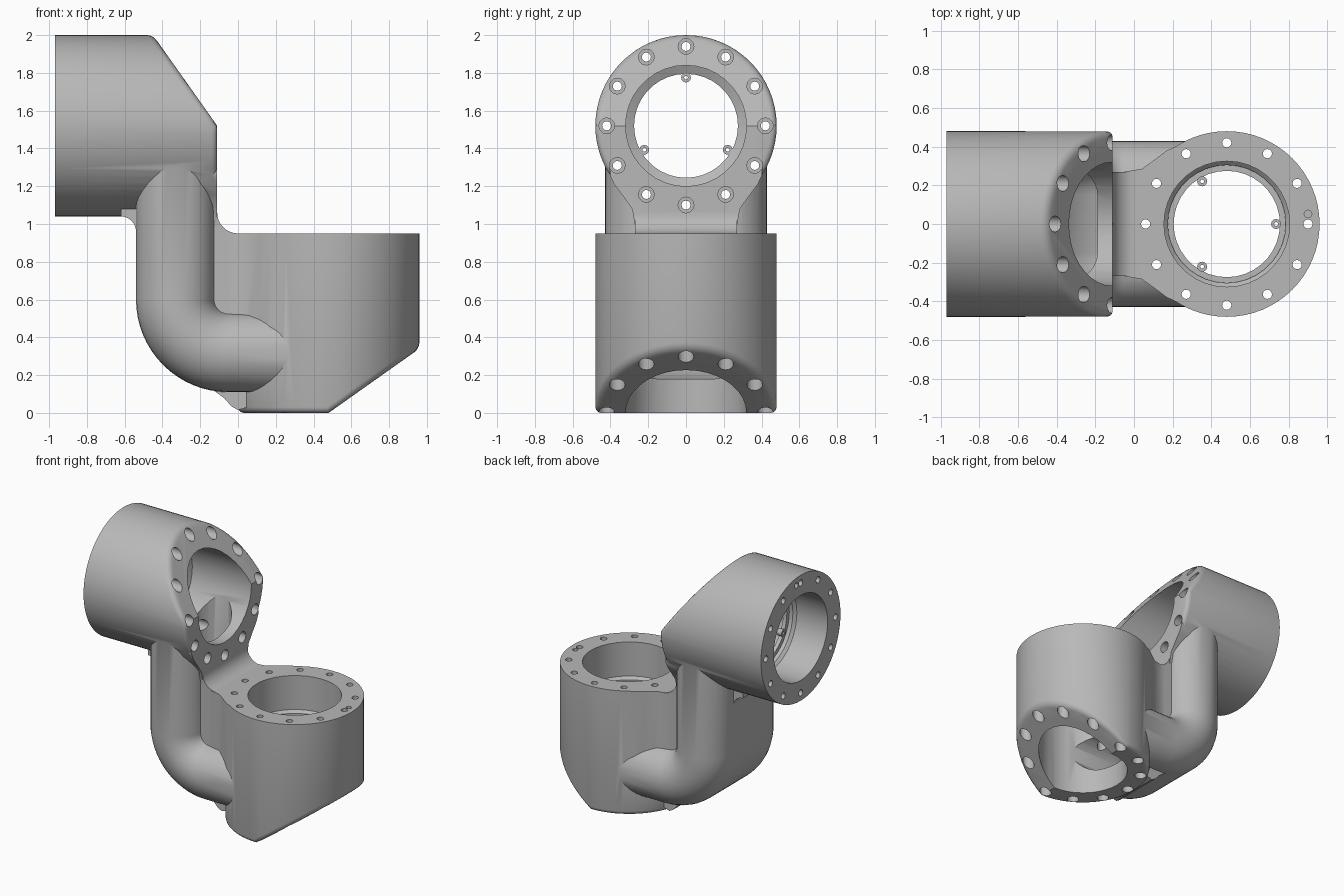
import bpy, bmesh
from math import sin, cos, pi, radians
from mathutils import Matrix, Vector

cube = bpy.data.objects.get("Cube")
if cube:
    bpy.data.objects.remove(cube, do_unlink=True)

metal = bpy.data.materials.new("light_grey_metal")
metal.use_nodes = True
metal.diffuse_color = (0.48, 0.48, 0.48, 1)
metal.node_tree.nodes["Principled BSDF"].inputs["Base Color"].default_value = (0.48, 0.48, 0.48, 1)


def finish(bm, name, matrix=Matrix()):
    bm.transform(matrix)
    bmesh.ops.recalc_face_normals(bm, faces=bm.faces)
    mesh = bpy.data.meshes.new(name)
    bm.to_mesh(mesh)
    bm.free()
    mesh.materials.append(metal)
    obj = bpy.data.objects.new(name, mesh)
    bpy.context.collection.objects.link(obj)
    return obj


def loft(bm, rings, closed=False):
    """Skin a row of equal rings, capping both ends unless it closes on itself."""
    rows = [[bm.verts.new(p) for p in ring] for ring in rings]
    count = len(rows[0])
    pairs = list(zip(rows, rows[1:])) + ([(rows[-1], rows[0])] if closed else [])
    for a, b in pairs:
        for i in range(count):
            j = (i + 1) % count
            bm.faces.new((a[i], a[j], b[j], b[i]))
    if not closed:
        bm.faces.new(rows[0])
        bm.faces.new(rows[-1])


def lathe(bm, profile, sides, x=0.0, y=0.0, closed=False):
    angles = [2 * pi * i / sides for i in range(sides)]
    loft(bm, [[(x + r * cos(a), y + r * sin(a), z) for a in angles]
              for r, z in profile], closed)


def prism_y(name, outline, half):
    bm = bmesh.new()
    loft(bm, [[(x, y, z) for x, z in outline] for y in (-half, half)])
    return finish(bm, name)


def arc(cx, cz, r, start, end, steps=8):
    turn = [radians(start + (end - start) * i / steps) for i in range(steps + 1)]
    return [(cx + r * cos(a), cz + r * sin(a)) for a in turn]


def combine(target, other, operation):
    mod = target.modifiers.new("cut", 'BOOLEAN')
    mod.operation = operation
    mod.solver = 'EXACT'
    mod.object = other
    bpy.context.view_layer.objects.active = target
    bpy.ops.object.modifier_apply(modifier=mod.name)
    bpy.data.objects.remove(other, do_unlink=True)


# Socket housing: cylinder with a slanted, softened lower end
R = 0.48


def housing(name, height, matrix):
    bm = bmesh.new()
    lathe(bm, [(R, 0), (R, height)], 64)
    bmesh.ops.bisect_plane(bm, geom=bm.verts[:] + bm.edges[:] + bm.faces[:], dist=1e-5,
                           plane_co=(0, 0, 0), plane_no=Vector((0.34, 0, -0.48)).normalized(),
                           clear_outer=True)
    bmesh.ops.holes_fill(bm, edges=[e for e in bm.edges if e.is_boundary], sides=0)
    bmesh.ops.recalc_face_normals(bm, faces=bm.faces)
    bm.normal_update()
    rim = [e for e in bm.edges
           if len(e.link_faces) == 2 and sum(f.normal.z < -0.5 for f in e.link_faces) == 1]
    bmesh.ops.bevel(bm, geom=rim, offset=0.03, segments=3, profile=0.5, affect='EDGES')
    return finish(bm, name, matrix)


# Neck that flares tangentially into a housing
def flare(name, low, high, matrix):
    side = [(-0.78, 0.27), (-0.53, 0.27), (-0.44, 0.285), (-0.37, 0.335),
            (-0.31, 0.38), (-0.26, 0.403), (-0.18, 0.40)]
    outline = side + [(x, -y) for x, y in reversed(side)]
    bm = bmesh.new()
    loft(bm, [[(x, y, z) for x, y in outline] for z in (low, high)])
    return finish(bm, name, matrix)


# Stadium-section elbow, used for both the outer shell and the cable duct
def elbow(name, radius, half, top, right):
    section = []
    for side in (1, -1):
        for i in range(17):
            a = pi * i / 16
            section.append((side * radius * cos(a), side * (half - radius + radius * sin(a))))
    bend = (-0.05, 0.60)
    path = [((-0.33, top), 180)]
    path += [(p, 180 + 90 * i / 16) for i, p in enumerate(arc(*bend, 0.28, 180, 270, 16))]
    path += [((right, 0.32), 270)]
    bm = bmesh.new()
    loft(bm, [[(p[0] + n * cos(radians(a)), y, p[1] + n * sin(radians(a)))
               for n, y in section] for p, a in path])
    return finish(bm, name)


lower = Matrix.Translation((0.48, 0, 0))
upper = Matrix.Translation((-0.11, 0, 1.52)) @ Matrix.Rotation(-pi / 2, 4, 'Y')
sockets = [("lower", 0.95, lower, 0.32, 0.95), ("upper", 0.86, upper, 0.0, 0.22)]

# Solid body
body = elbow("link_body", 0.21, 0.43, 1.40, 0.36)
web = [(-0.33, 0.32), (0.30, 0.32), (0.30, 0.95)] + arc(0.0, 1.06, 0.11, 270, 180) \
    + [(-0.11, 1.30), (-0.33, 1.30)]
combine(body, prism_y("web", web, 0.27), 'UNION')
for name, height, matrix, low, high in sockets:
    combine(body, flare(name + "_flare", low, high, matrix), 'UNION')
    combine(body, housing(name + "_housing", height, matrix), 'UNION')

# Concave fillets on the outside of the elbow
outer_fillet = arc(-0.62, 0.96, 0.08, 0, 90) + [(-0.62, 1.08), (-0.45, 1.08), (-0.45, 0.96)]
lower_fillet = [(-0.16, 0.14), (-0.11, 0.105), (-0.07, 0.075), (-0.035, 0.035),
                (0.0, 0.015), (0.05, 0.03), (0.05, 0.2), (-0.16, 0.2)]
for name, outline in (("outer_fillet", outer_fillet), ("lower_fillet", lower_fillet)):
    combine(body, prism_y(name, outline, 0.2), 'UNION')

# Bores, cable duct and bolt holes
combine(body, elbow("duct", 0.14, 0.29, 1.45, 0.41), 'DIFFERENCE')
for name, h, matrix, low, high in sockets:
    bm = bmesh.new()
    lip = h - 0.36
    lathe(bm, [(0.32, -0.2), (0.32, lip), (0.275, lip + 0.02), (0.275, lip + 0.05),
               (0.305, lip + 0.05), (0.305, lip + 0.08), (0.325, lip + 0.1),
               (0.325, h + 0.1)], 36)
    combine(body, finish(bm, name + "_bore", matrix), 'DIFFERENCE')

    bm = bmesh.new()
    for i in range(12):
        a = 2 * pi * i / 12
        lathe(bm, [(0.042, -0.1), (0.042, h - 0.12), (0.024, h - 0.12), (0.024, h + 0.1)],
              12, 0.42 * cos(a), 0.42 * sin(a))
    combine(body, finish(bm, name + "_bolt_holes", matrix), 'DIFFERENCE')

    bm = bmesh.new()
    lathe(bm, [(0.02, h - 0.08), (0.02, h + 0.1)], 12, 0.42, 0.052)
    combine(body, finish(bm, name + "_pin_hole", matrix), 'DIFFERENCE')

# Three screw lugs on each inner lip
lugs = []
for name, h, matrix, low, high in sockets:
    bm = bmesh.new()
    z = h - 0.34
    for i in range(3):
        a = 2 * pi * i / 3
        lathe(bm, [(0.01, z), (0.026, z), (0.026, z + 0.04), (0.01, z + 0.04)],
              12, 0.255 * cos(a), 0.255 * sin(a), closed=True)
    lugs.append(finish(bm, name + "_screw_lugs", matrix))

for obj in [body] + lugs:
    bpy.ops.object.select_all(action='DESELECT')
    obj.select_set(True)
    bpy.context.view_layer.objects.active = obj
    bpy.ops.object.shade_smooth_by_angle(angle=radians(32))
